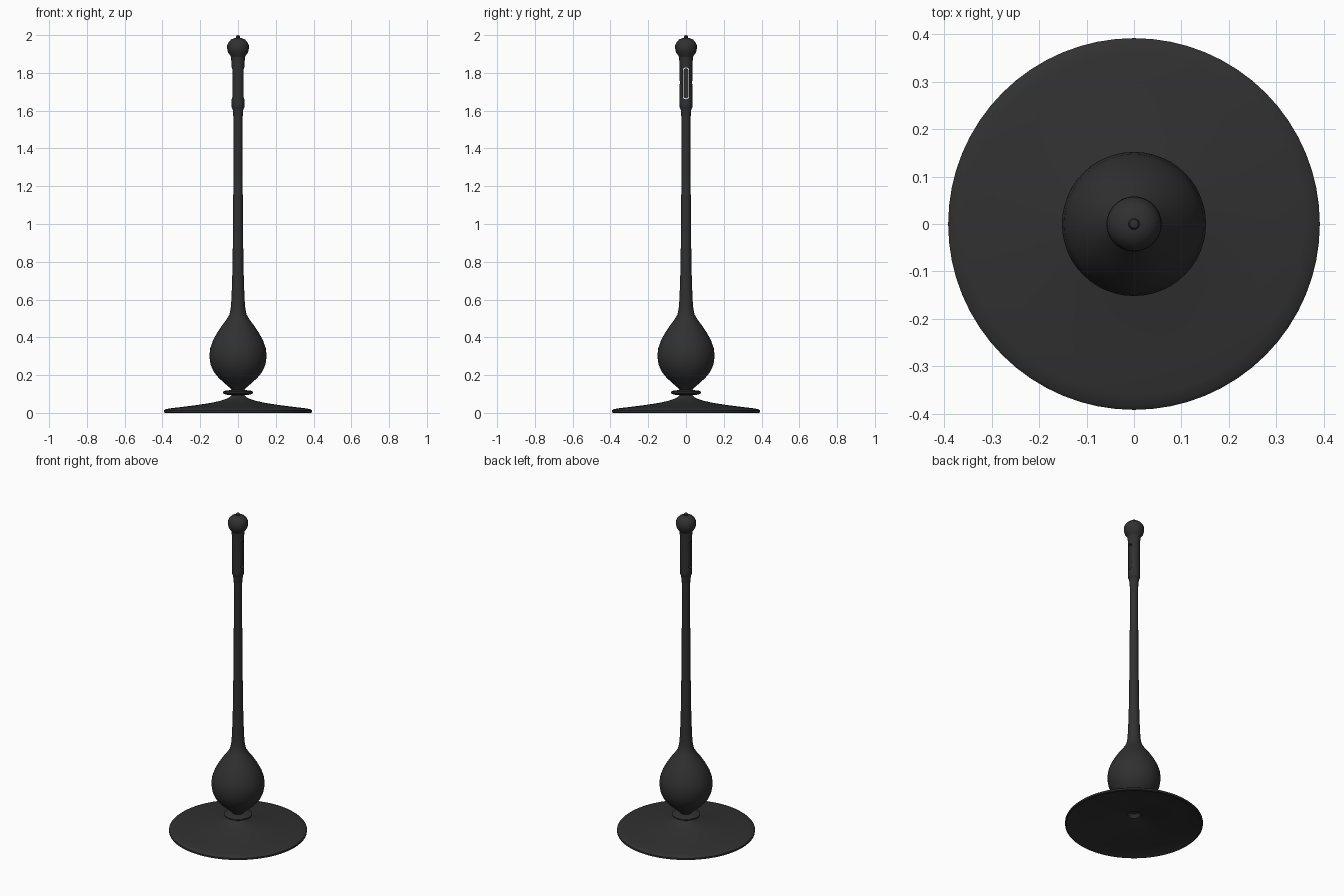
import bpy, bmesh, math

if "Cube" in bpy.data.objects:
    bpy.data.objects.remove(bpy.data.objects["Cube"])

mat = bpy.data.materials.new("dark_metal")
mat.diffuse_color = (0.03, 0.03, 0.03, 1)
mat.use_nodes = True
mat.node_tree.nodes["Principled BSDF"].inputs["Base Color"].default_value = mat.diffuse_color


def finish(name, bm):
    bmesh.ops.remove_doubles(bm, verts=bm.verts, dist=1e-5)
    bmesh.ops.recalc_face_normals(bm, faces=bm.faces)
    me = bpy.data.meshes.new(name)
    bm.to_mesh(me)
    bm.free()
    me.materials.append(mat)
    ob = bpy.data.objects.new(name, me)
    bpy.context.collection.objects.link(ob)
    return ob


def smooth(ob, angle=35):
    bpy.ops.object.select_all(action='DESELECT')
    ob.select_set(True)
    bpy.context.view_layer.objects.active = ob
    bpy.ops.object.shade_smooth_by_angle(angle=math.radians(angle))


def lathe(name, profile, steps=48):
    """Spin an (r, z) profile around the z axis."""
    bm = bmesh.new()
    vs = [bm.verts.new((r, 0, z)) for r, z in profile]
    es = [bm.edges.new(p) for p in zip(vs, vs[1:])]
    bmesh.ops.spin(bm, geom=vs + es, cent=(0, 0, 0), axis=(0, 0, 1),
                   angle=math.tau, steps=steps, use_duplicate=False)
    ob = finish(name, bm)
    smooth(ob)
    return ob


def stadium(name, hw, z0, z1, depth):
    """Round-ended bar running through the handle along x."""
    bm = bmesh.new()
    pts = []
    for zc, start in ((z1 - hw, 0), (z0 + hw, math.pi)):
        for i in range(9):
            a = start + math.pi * i / 8
            pts.append((hw * math.cos(a), zc + hw * math.sin(a)))
    face = bm.faces.new([bm.verts.new((-depth, y, z)) for y, z in pts])
    ext = bmesh.ops.extrude_face_region(bm, geom=[face], use_keep_orig=True)
    for v in ext["geom"]:
        if isinstance(v, bmesh.types.BMVert):
            v.co.x = depth
    return finish(name, bm)


# flared foot, hollow underneath
lathe("base", [(0, 0.085), (0.025, 0.082), (0.04, 0.062), (0.10, 0.048),
               (0.20, 0.03), (0.30, 0.016), (0.37, 0.006), (0.385, 0.0),
               (0.392, 0.003), (0.392, 0.013), (0.385, 0.019), (0.36, 0.024),
               (0.30, 0.031), (0.22, 0.041), (0.15, 0.052), (0.10, 0.062),
               (0.065, 0.073), (0.045, 0.083), (0.035, 0.093), (0.033, 0.105),
               (0, 0.105)], 64)

# collar between foot and bulb
lathe("collar", [(0, 0.094), (0.05, 0.094), (0.07, 0.099), (0.08, 0.105),
                 (0.08, 0.112), (0.07, 0.117), (0.04, 0.121), (0, 0.121)])

# teardrop bulb flowing into the stem
lathe("bulb_and_stem", [(0, 0.115), (0.03, 0.118), (0.042, 0.132), (0.07, 0.156),
                        (0.10, 0.183), (0.127, 0.215), (0.145, 0.255),
                        (0.152, 0.30), (0.147, 0.342), (0.134, 0.38),
                        (0.113, 0.42), (0.087, 0.46), (0.062, 0.493),
                        (0.046, 0.52), (0.039, 0.55), (0.035, 0.60),
                        (0.031, 0.70), (0.028, 0.85), (0.026, 1.05),
                        (0.024, 1.30), (0.024, 1.56), (0.028, 1.605),
                        (0.032, 1.62), (0, 1.62)])

# slotted grip
grip = lathe("grip", [(0, 1.612), (0.031, 1.612), (0.034, 1.618), (0.034, 1.64),
                      (0.033, 1.75), (0.034, 1.84), (0.037, 1.885), (0, 1.885)])
cutter = stadium("slot_cutter", 0.017, 1.66, 1.83, 0.1)
mod = grip.modifiers.new("slot", 'BOOLEAN')
mod.object = cutter
mod.operation = 'DIFFERENCE'
mod.solver = 'EXACT'
bpy.context.view_layer.objects.active = grip
bpy.ops.object.modifier_apply(modifier=mod.name)
bpy.data.objects.remove(cutter)
smooth(grip)

# insert inside the slot
smooth(stadium("slot_insert", 0.014, 1.665, 1.825, 0.026))

# knob and tip
lathe("knob", [(0, 1.88), (0.037, 1.883), (0.042, 1.893), (0.053, 1.908),
               (0.058, 1.93), (0.057, 1.947), (0.05, 1.963), (0.038, 1.976),
               (0.02, 1.984), (0, 1.986)])
lathe("finial_tip", [(0, 1.978), (0.009, 1.98), (0.012, 1.988), (0.009, 1.996),
                     (0, 2.0)], 24)
